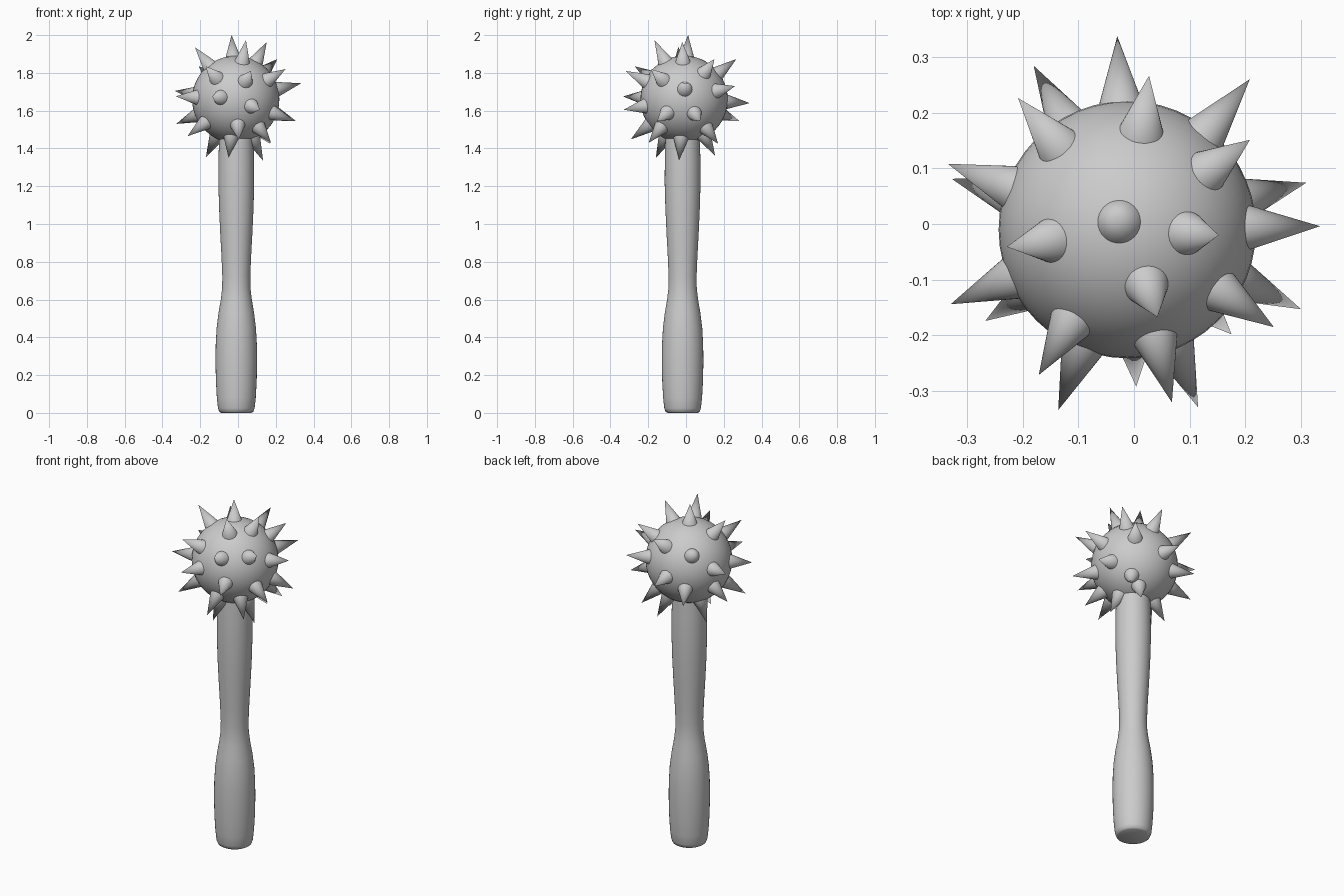
import bpy
import bmesh
import math
from mathutils import Vector

cube = bpy.data.objects.get("Cube")
if cube:
    bpy.data.objects.remove(cube, do_unlink=True)

grey = bpy.data.materials.new("plain_grey")
grey.use_nodes = True
colour = (0.6, 0.6, 0.6, 1.0)
grey.diffuse_color = colour
grey.node_tree.nodes["Principled BSDF"].inputs["Base Color"].default_value = colour


def finish(name, bm, location, smooth_angle):
    """Turn a bmesh into a named, smooth-shaded object."""
    bmesh.ops.recalc_face_normals(bm, faces=bm.faces)
    mesh = bpy.data.meshes.new(name)
    bm.to_mesh(mesh)
    bm.free()
    mesh.materials.append(grey)
    obj = bpy.data.objects.new(name, mesh)
    obj.location = location
    bpy.context.collection.objects.link(obj)
    bpy.ops.object.select_all(action="DESELECT")
    obj.select_set(True)
    bpy.context.view_layer.objects.active = obj
    bpy.ops.object.shade_smooth_by_angle(angle=math.radians(smooth_angle))
    return obj


# Handle: waisted grip turned from a profile of (radius, height)
profile = [(0, 0), (0.08, 0), (0.09, 0.006), (0.097, 0.025), (0.103, 0.08),
           (0.108, 0.17), (0.11, 0.27), (0.109, 0.36), (0.104, 0.45),
           (0.094, 0.53), (0.082, 0.6), (0.075, 0.66), (0.074, 0.72),
           (0.078, 0.82), (0.085, 0.95), (0.091, 1.08), (0.095, 1.22),
           (0.094, 1.35), (0.09, 1.5), (0, 1.5)]
bm = bmesh.new()
points = [bm.verts.new((r, 0, z)) for r, z in profile]
edges = [bm.edges.new(pair) for pair in zip(points, points[1:])]
bmesh.ops.spin(bm, geom=points + edges, cent=(0, 0, 0), axis=(0, 0, 1),
               angle=math.tau, steps=40, use_duplicate=False)
bmesh.ops.remove_doubles(bm, verts=bm.verts, dist=0.0005)
finish("handle", bm, (-0.009, -0.018, 0), 50)

# Ball head
centre = Vector((-0.012, -0.01, 1.66))
bm = bmesh.new()
bmesh.ops.create_uvsphere(bm, u_segments=48, v_segments=24, radius=0.231)
finish("ball_head", bm, centre, 40)

# Spike tips, grouped from the crown down to the underside
crown = [(-0.034, 0.011, 2.0), (-0.228, -0.041, 1.936), (0.042, -0.167, 1.973),
         (0.152, -0.02, 1.963), (0.027, 0.266, 1.873), (0.208, 0.151, 1.873)]
upper = [(-0.208, 0.226, 1.835), (-0.171, -0.271, 1.835), (0.068, -0.32, 1.81),
         (0.251, -0.185, 1.82), (0.334, -0.004, 1.745), (0.208, 0.26, 1.73)]
middle = [(-0.03, 0.337, 1.64), (-0.18, 0.284, 1.544), (-0.334, 0.108, 1.705),
          (-0.327, 0.081, 1.53), (-0.329, -0.144, 1.676), (-0.136, -0.334, 1.675),
          (0.115, -0.329, 1.605), (0.3, -0.153, 1.545), (0.309, 0.074, 1.544)]
lower = [(-0.267, -0.174, 1.465), (0.004, -0.292, 1.448), (0.175, -0.198, 1.43),
         (0.17, 0.17, 1.425), (-0.17, 0.05, 1.353), (-0.05, -0.16, 1.35),
         (0.133, -0.037, 1.335), (0.08, 0.154, 1.362)]
base_distance = 0.205
for number, tip in enumerate(crown + upper + middle + lower, 1):
    axis = Vector(tip) - centre
    height = axis.length - base_distance
    bm = bmesh.new()
    bmesh.ops.create_cone(bm, cap_ends=True, segments=32, radius1=0.046,
                          radius2=0, depth=height)
    bmesh.ops.remove_doubles(bm, verts=bm.verts, dist=0.0001)
    bmesh.ops.translate(bm, verts=bm.verts, vec=(0, 0, base_distance + height / 2))
    turn = axis.to_track_quat("Z", "Y").to_matrix()
    bmesh.ops.rotate(bm, verts=bm.verts, cent=(0, 0, 0), matrix=turn)
    finish(f"spike_{number}", bm, centre, 40)
